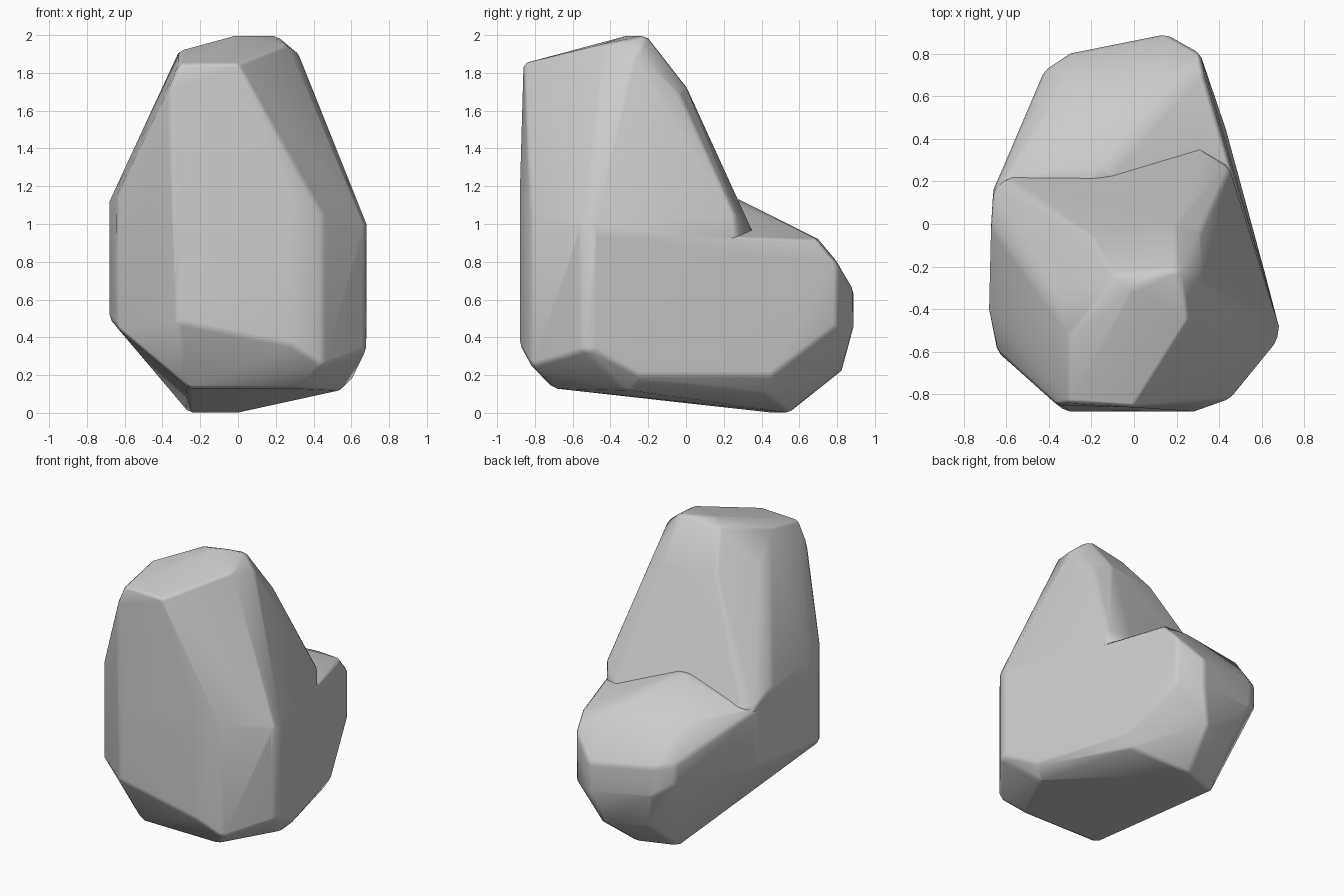
import bpy, bmesh, math

if "Cube" in bpy.data.objects:
    bpy.data.objects.remove(bpy.data.objects["Cube"])


def columns(rows):
    """Each row (x, y, low z, high z) gives the two ends of an upright wall edge."""
    return [(x, y, z) for x, y, lo, hi in rows for z in (lo, hi)]


def hull(points):
    """Clean convex hull of the points as a bmesh."""
    bm = bmesh.new()
    for p in points:
        bm.verts.new(p)
    res = bmesh.ops.convex_hull(bm, input=bm.verts[:])
    spare = {g for g in res["geom_interior"] + res["geom_unused"]
             if isinstance(g, bmesh.types.BMVert)}
    bmesh.ops.delete(bm, geom=list(spare), context='VERTS')
    bmesh.ops.dissolve_limit(bm, angle_limit=math.radians(3),
                             verts=bm.verts[:], edges=bm.edges[:])
    bmesh.ops.recalc_face_normals(bm, faces=bm.faces[:])
    return bm


def faceted_stone(name, points, wear):
    """Chiselled convex block spanning the given corners, edges worn down."""
    bm = hull(points)
    sharp = [e for e in bm.edges if e.calc_face_angle(0) > math.radians(28)]
    bmesh.ops.bevel(bm, geom=sharp, offset=wear, segments=1, profile=0.5,
                    affect='EDGES', clamp_overlap=True)
    worn = [v.co.copy() for v in bm.verts]
    bm.free()
    bm = hull(worn)
    me = bpy.data.meshes.new(name)
    bm.to_mesh(me)
    bm.free()
    ob = bpy.data.objects.new(name, me)
    bpy.context.collection.objects.link(ob)
    return ob


# Wall edges shared by the tall block and the foot
walls = [(-0.68, -0.4, 0.5, 1.12), (-0.64, -0.6, 0.45, 1.15),
         (-0.32, -0.88, 0.48, 1.1), (0.28, -0.88, 0.36, 1.15),
         (0.45, -0.82, 0.25, 1.05), (0.67, -0.55, 0.33, 0.98),
         (0.68, -0.48, 0.33, 1.0), (-0.67, 0.02, 0.55, 1.06)]

# Tall block: slanting top and steep back, its underside hidden in the foot
crown = [(-0.36, -0.85, 1.72), (-0.31, -0.84, 1.85), (0.0, -0.86, 1.85),
         (0.26, -0.45, 1.95), (0.32, -0.26, 1.9), (0.2, -0.21, 2.0),
         (0.0, -0.3, 2.0), (-0.1, -0.24, 1.97), (-0.31, -0.52, 1.92),
         (-0.36, -0.32, 1.74)]
back = [(0.18, 0.0, 1.73), (0.31, -0.03, 1.68), (-0.2, -0.06, 1.73),
        (-0.6, 0.22, 0.97), (-0.66, 0.16, 0.98), (0.3, 0.36, 0.95),
        (0.45, 0.26, 1.05), (0.44, 0.28, 0.8), (-0.58, 0.2, 0.75)]
rock = faceted_stone("rock_body", crown + back + [(0, -0.2, 0.5)] +
                     columns([(x, y, 0.7, hi) for x, y, lo, hi in walls]), 0.025)

# Foot: lower walls, worn base and the rounded lobe at the back
foot_walls = columns([(x, y, lo, 0.95) for x, y, lo, hi in walls])
base = [(-0.26, -0.7, 0.13), (0.33, -0.7, 0.13), (0.54, -0.3, 0.12),
        (0.62, -0.25, 0.2), (0.43, 0.45, 0.2), (0.37, 0.43, 0.1),
        (-0.26, 0.46, 0.0), (0.0, 0.55, 0.0)]
lobe = columns([(-0.66, 0.16, 0.56, 0.96), (-0.42, 0.72, 0.58, 0.72),
                (-0.3, 0.8, 0.5, 0.7), (0.15, 0.89, 0.45, 0.65),
                (0.31, 0.8, 0.46, 0.8)])
lobe += [(-0.6, 0.22, 0.97), (-0.15, 0.28, 1.13), (-0.37, 0.58, 0.95),
         (0.14, 0.7, 0.92), (0.33, 0.69, 0.92), (0.07, 0.83, 0.22),
         (-0.2, 0.72, 0.22)]
foot = faceted_stone("rock_foot", foot_walls + base + lobe, 0.02)
foot.hide_render = True

# Fuse both into one rock
bpy.context.view_layer.objects.active = rock
rock.select_set(True)
mod = rock.modifiers.new("fuse", 'BOOLEAN')
mod.operation = 'UNION'
mod.solver = 'EXACT'
mod.object = foot
bpy.ops.object.modifier_apply(modifier=mod.name)
bpy.data.objects.remove(foot, do_unlink=True)

# Tidy the seam where both blocks share a flat wall
bm = bmesh.new()
bm.from_mesh(rock.data)
bmesh.ops.remove_doubles(bm, verts=bm.verts[:], dist=0.006)
bmesh.ops.dissolve_limit(bm, angle_limit=math.radians(3),
                         verts=bm.verts[:], edges=bm.edges[:])
bm.to_mesh(rock.data)
bm.free()

# Soft shading over gentle facets, flat in the middle of broad ones
bpy.ops.object.shade_smooth_by_angle(angle=math.radians(40))
soft = rock.modifiers.new("soft_facets", 'WEIGHTED_NORMAL')
soft.keep_sharp = True
